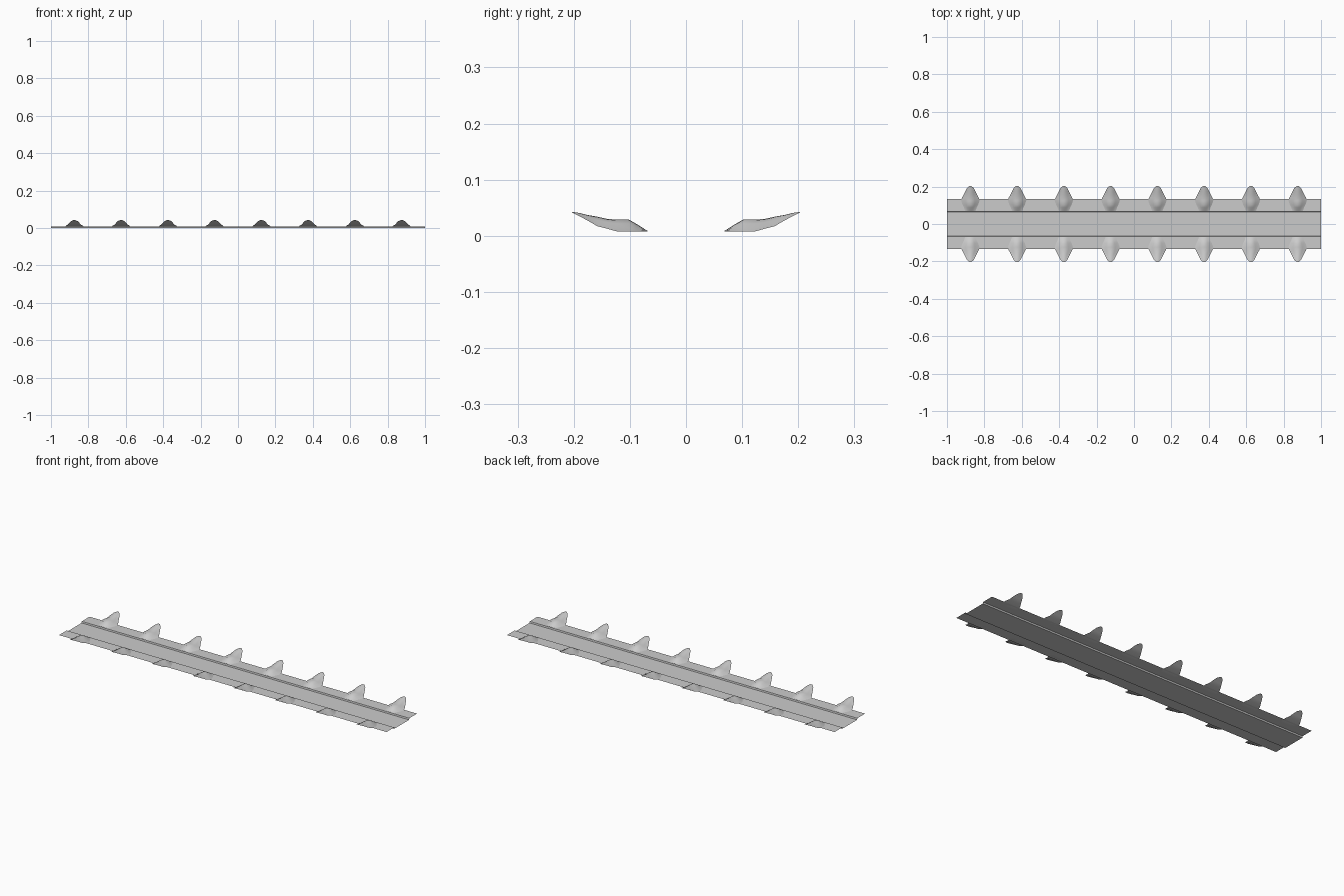
import bpy, bmesh

if "Cube" in bpy.data.objects:
    bpy.data.objects.remove(bpy.data.objects["Cube"])

FLANGE_Z = 0.008


def make_object(name, bm):
    mesh = bpy.data.meshes.new(name)
    bm.to_mesh(mesh)
    bm.free()
    obj = bpy.data.objects.new(name, mesh)
    bpy.context.collection.objects.link(obj)
    return obj


# Thin folded channel plate: sunken middle with a raised flange on each side
def channel_plate():
    bm = bmesh.new()
    profile = [(-0.133, FLANGE_Z), (-0.066, FLANGE_Z), (-0.064, 0),
               (0.064, 0), (0.066, FLANGE_Z), (0.133, FLANGE_Z)]
    left, right = ([bm.verts.new((x, y, z)) for y, z in profile] for x in (-1, 1))
    for i in range(len(profile) - 1):
        bm.faces.new((left[i], right[i], right[i + 1], left[i + 1]))
    return make_object("channel_plate", bm)


# Tooth stations from root to tip: y, half width, bottom z, top z
STATIONS = [
    (0.069, 0.028, 0.008, 0.009),
    (0.088, 0.034, 0.008, 0.021),
    (0.102, 0.041, 0.008, 0.029),
    (0.124, 0.049, 0.008, 0.029),
    (0.140, 0.045, 0.0125, 0.030),
    (0.158, 0.035, 0.017, 0.034),
    (0.175, 0.027, 0.027, 0.037),
    (0.192, 0.018, 0.036, 0.041),
    (0.203, 0.006, 0.0415, 0.0425),
]
# Bell-shaped cross-section: fraction of half width, fraction of height
BELL = [(-1, 0), (-0.75, 0.28), (-0.5, 0.65), (-0.25, 0.93), (0, 1),
        (0.25, 0.93), (0.5, 0.65), (0.75, 0.28), (1, 0)]


# Curved tooth lofted outward and upward over the plate edge
def tooth_mesh():
    bm = bmesh.new()
    rings = [[bm.verts.new((u * w, y, zb + v * (zt - zb))) for u, v in BELL]
             for y, w, zb, zt in STATIONS]
    n = len(BELL)
    for a, b in zip(rings, rings[1:]):
        for i in range(n):
            j = (i + 1) % n
            bm.faces.new((a[i], a[j], b[j], b[i]))
    bm.faces.new(rings[0])
    bm.faces.new(rings[-1])
    bmesh.ops.recalc_face_normals(bm, faces=bm.faces)
    obj = make_object("tooth", bm)
    bpy.context.view_layer.objects.active = obj
    obj.select_set(True)
    bpy.ops.object.shade_smooth_by_angle(angle=0.6)
    mesh = obj.data
    bpy.data.objects.remove(obj)
    return mesh


channel_plate()

# Eight evenly spaced teeth along both long edges
mesh = tooth_mesh()
for side, turn in (("back", 0), ("front", 3.14159265)):
    for k in range(8):
        tooth = bpy.data.objects.new(f"{side}_tooth_{k + 1}", mesh)
        tooth.location.x = -0.875 + 0.25 * k
        tooth.rotation_euler.z = turn
        bpy.context.collection.objects.link(tooth)
